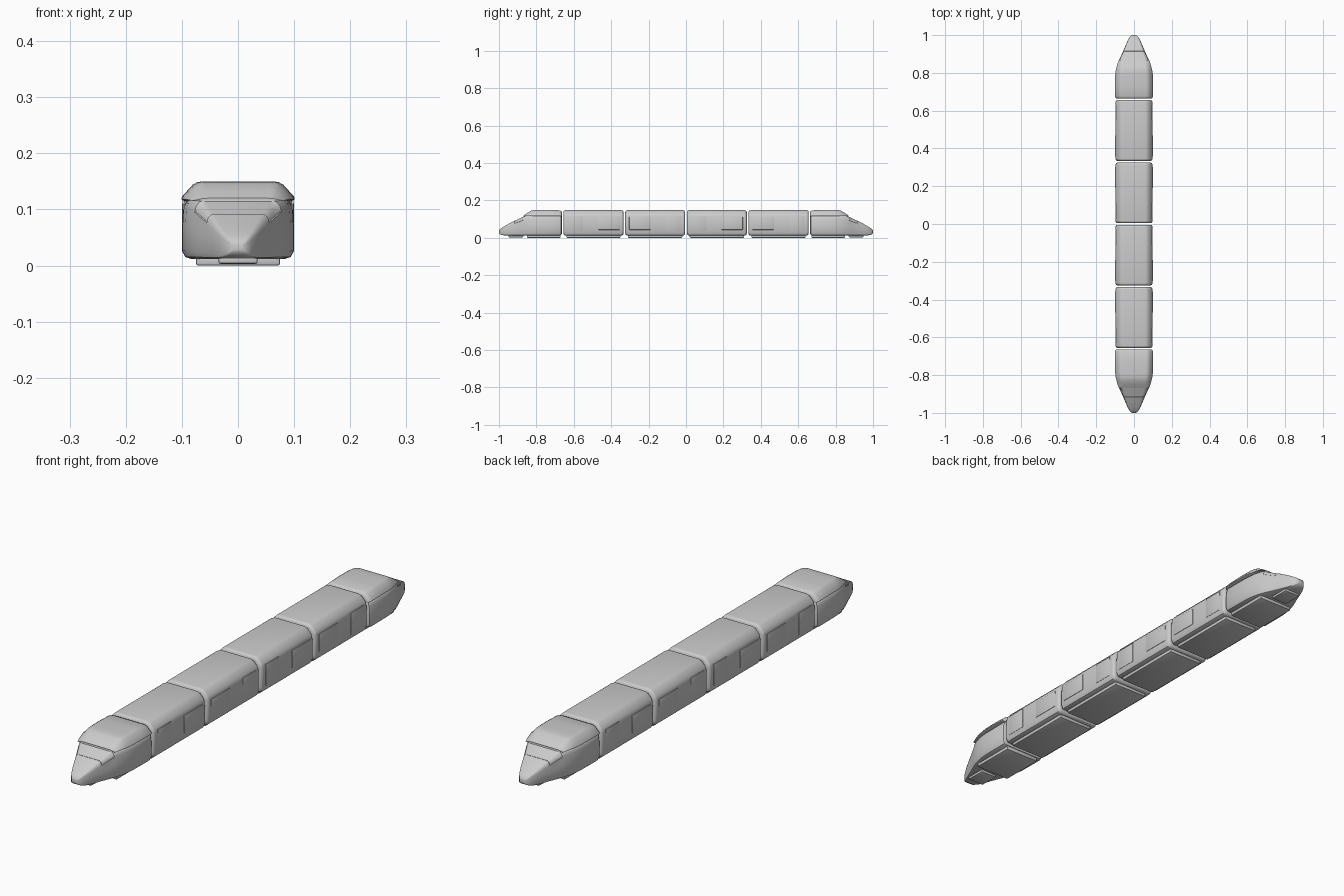
import bpy, bmesh, math
from mathutils import Vector

if "Cube" in bpy.data.objects:
    bpy.data.objects.remove(bpy.data.objects["Cube"])

grey = bpy.data.materials.new("light_grey")
grey.use_nodes = True
grey.diffuse_color = (0.6, 0.6, 0.6, 1)
grey.node_tree.nodes["Principled BSDF"].inputs["Base Color"].default_value = (0.6, 0.6, 0.6, 1)

# Half cross-sections, bottom to top, as fractions of half width and height
COACH = [(0.84, 0), (0.94, 0.03), (1, 0.13), (1, 0.5), (0.985, 0.75), (0.95, 0.83),
         (0.78, 0.96), (0.69, 0.99), (0.6, 1)]
LOWER = [(0.84, 0), (0.94, 0.03), (1, 0.13), (1, 0.5), (0.98, 0.8), (0.94, 0.91),
         (0.85, 0.98), (0.75, 1)]
CANOPY = [(0.97, 0), (1, 0.06), (0.99, 0.2), (0.8, 0.82), (0.72, 0.96), (0.62, 1)]


def finish(name, bm, angle=35):
    bmesh.ops.recalc_face_normals(bm, faces=bm.faces)
    mesh = bpy.data.meshes.new(name)
    bm.to_mesh(mesh)
    bm.free()
    mesh.materials.append(grey)
    obj = bpy.data.objects.new(name, mesh)
    bpy.context.collection.objects.link(obj)
    bpy.ops.object.select_all(action='DESELECT')
    obj.select_set(True)
    bpy.context.view_layer.objects.active = obj
    bpy.ops.object.shade_smooth_by_angle(angle=math.radians(angle))
    return obj


def loft(profile, stations, end):
    """Skin a mirrored profile along stations of (y, half width, bottom, top)."""
    bm = bmesh.new()
    outline = profile + [(-x, z) for x, z in reversed(profile)]
    rings = []
    for y, w, low, high in stations:
        rings.append([bm.verts.new((x * w * end, y * end, low + z * (high - low)))
                      for x, z in outline])
    n = len(outline)
    for a, b in zip(rings, rings[1:]):
        for i in range(n):
            bm.faces.new((a[i], a[(i + 1) % n], b[(i + 1) % n], b[i]))
    bm.faces.new(rings[0])
    bm.faces.new(rings[-1])
    return bm


def rounded_box(name, centre, size, radius):
    bm = bmesh.new()
    bmesh.ops.create_cube(bm, size=1)
    for v in bm.verts:
        v.co = Vector(centre) + Vector([c * s for c, s in zip(v.co, size)])
    bmesh.ops.bevel(bm, geom=bm.edges[:], offset=radius, segments=2, affect='EDGES', profile=0.5)
    return finish(name, bm)


def capsule(start, stop, w, low, high, steps=5, r=0.012):
    """Stations for a shell whose two ends are rounded over."""
    out = []
    for i in range(steps):
        a = math.pi / 2 * i / (steps - 1)
        out.append((r * (1 - math.sin(a)), r * (1 - math.cos(a))))
    first = [(start + r - dy, w - d, low + d, high - d)
             for dy, d in [(r * math.cos(math.pi / 2 * i / (steps - 1)),
                            r * (1 - math.sin(math.pi / 2 * i / (steps - 1))))
                           for i in range(steps)]]
    last = [(start + stop - y, ww, lo, hi) for y, ww, lo, hi in reversed(first)]
    return first + last


# Lower shell of the driving cab, back to nose tip
CAB = [(0.664, 0.09, 0.022, 0.112), (0.668, 0.097, 0.015, 0.119), (0.676, 0.1, 0.012, 0.121),
       (0.78, 0.099, 0.012, 0.121), (0.82, 0.094, 0.012, 0.121), (0.85, 0.086, 0.012, 0.12),
       (0.868, 0.079, 0.012, 0.116), (0.89, 0.069, 0.012, 0.105), (0.916, 0.057, 0.012, 0.092),
       (0.945, 0.045, 0.012, 0.077), (0.97, 0.034, 0.013, 0.063), (0.988, 0.024, 0.016, 0.052),
       (0.997, 0.016, 0.021, 0.044), (1.0, 0.009, 0.027, 0.038)]
# Roof canopy that slopes down to the windscreen
ROOF = [(0.664, 0.092, 0.112, 0.138), (0.668, 0.098, 0.115, 0.144), (0.676, 0.101, 0.116, 0.147),
        (0.73, 0.101, 0.116, 0.15), (0.79, 0.1, 0.116, 0.15), (0.812, 0.097, 0.116, 0.149),
        (0.828, 0.093, 0.116, 0.145), (0.85, 0.087, 0.116, 0.132), (0.868, 0.08, 0.115, 0.12)]

for end, tag in ((-1, "front"), (1, "rear")):
    bm = loft(LOWER, CAB, end)
    # Seam around the lower windscreen, on the upper hood faces
    screen = [f for f in bm.faces
              if 0.868 < abs(f.calc_center_median().y) < 0.916
              and f.calc_center_median().z > 0.082]
    bmesh.ops.recalc_face_normals(bm, faces=bm.faces)
    bmesh.ops.inset_region(bm, faces=screen, thickness=0.002, depth=-0.0015)
    finish(tag + "_cab_body", bm)
    finish(tag + "_cab_canopy", loft(CANOPY, ROOF, end), 40)
    rounded_box(tag + "_cab_underframe", (0, end * 0.76, 0.009), (0.15, 0.18, 0.018), 0.004)
    rounded_box(tag + "_nose_underframe", (0, end * 0.91, 0.01), (0.07, 0.08, 0.014), 0.004)

    # Two passenger coaches on each side of the middle
    for number, (near, far) in enumerate(((0.005, 0.325), (0.334, 0.656)), 1):
        name = f"{tag}_coach_{number}"
        finish(name + "_body", loft(COACH, capsule(near, far, 0.098, 0.012, 0.148), end))
        mid = (near + far) / 2
        rounded_box(name + "_underframe", (0, end * mid, 0.009), (0.15, 0.29, 0.018), 0.004)
        # Raised side panels: large window at one end, tall door at the other
        flip = 1 if number == 1 else -1
        for side, label in ((1, "left"), (-1, "right")):
            rounded_box(f"{name}_{label}_window", (side * 0.097, end * (mid + flip * 0.082), 0.077),
                        (0.005, 0.113, 0.068), 0.001)
            rounded_box(f"{name}_{label}_door", (side * 0.0965, end * (mid - flip * 0.095), 0.077),
                        (0.005, 0.08, 0.082), 0.001)
